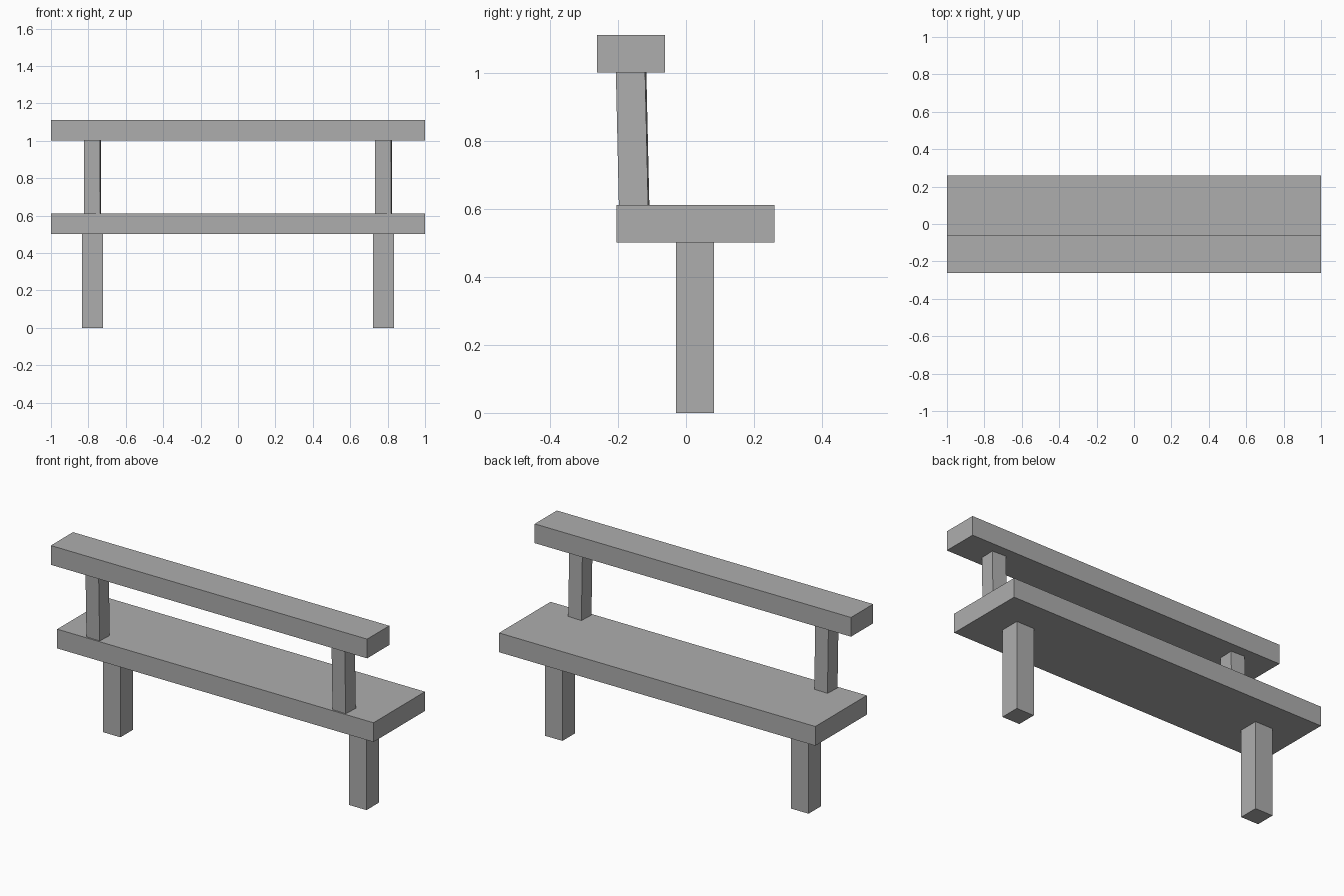
import bpy
import bmesh
from math import radians
from mathutils import Matrix, Vector

# Remove the default cube
default = bpy.data.objects.get("Cube")
if default:
    bpy.data.objects.remove(default, do_unlink=True)

GREY = (0.42, 0.42, 0.42, 1.0)
grey = bpy.data.materials.new("plain_grey")
grey.use_nodes = True
grey.diffuse_color = GREY
for node in grey.node_tree.nodes:
    if node.type == "BSDF_PRINCIPLED":
        node.inputs["Base Color"].default_value = GREY


def block(name, centre, size, tilt=0.0, yaw=0.0):
    """A flat-faced box, optionally leaned about x and turned about z."""
    bm = bmesh.new()
    bmesh.ops.create_cube(bm, size=1.0, matrix=Matrix.Diagonal(Vector(size)).to_4x4())
    mesh = bpy.data.meshes.new(name)
    bm.to_mesh(mesh)
    bm.free()
    mesh.materials.append(grey)
    obj = bpy.data.objects.new(name, mesh)
    obj.location = centre
    obj.rotation_euler = (radians(tilt), 0.0, radians(yaw))
    bpy.context.collection.objects.link(obj)
    return obj


# Long planks
block("seat", (0, 0.028, 0.556), (2.0, 0.465, 0.11))
block("back_rail", (0, -0.162, 1.056), (2.0, 0.2, 0.11))

# Legs under the seat and slightly leaning posts that carry the rail
for side, x in (("right", -0.778), ("left", 0.778)):
    block(side + "_leg", (x, 0.027, 0.252), (0.11, 0.112, 0.504))
    block(side + "_back_post", (x, -0.157, 0.806), (0.086, 0.086, 0.41),
          tilt=1.3, yaw=-2.5)
